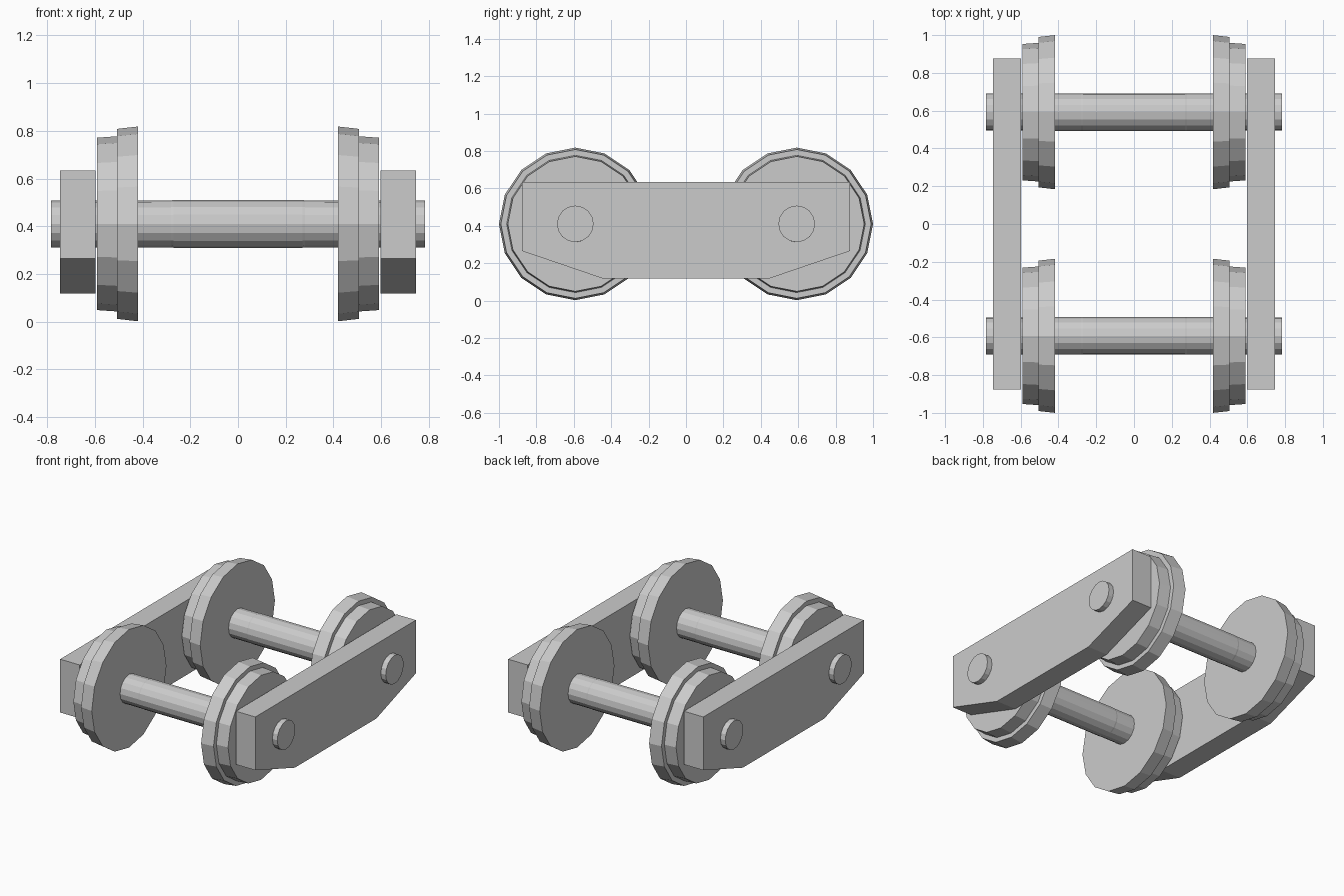
import bpy
import bmesh
from math import cos, sin, pi

if "Cube" in bpy.data.objects:
    bpy.data.objects.remove(bpy.data.objects["Cube"])

R = 0.408          # flange radius, also the axle height
AXLE_Y = 0.592     # distance of each axle from the centre


def make_object(name, bm):
    bmesh.ops.recalc_face_normals(bm, faces=bm.faces)
    mesh = bpy.data.meshes.new(name)
    bm.to_mesh(mesh)
    bm.free()
    obj = bpy.data.objects.new(name, mesh)
    bpy.context.collection.objects.link(obj)
    return obj


def lathe_x(name, profile, y, sides=16):
    """Closed solid turned around the x direction; profile holds (x, radius)."""
    bm = bmesh.new()
    rings = []
    for x, r in profile:
        rings.append([bm.verts.new((x, y + r * sin(2 * pi * i / sides),
                                    R + 0.002 + r * cos(2 * pi * i / sides)))
                      for i in range(sides)])
    for a, b in zip(rings, rings[1:]):
        for i in range(sides):
            j = (i + 1) % sides
            bm.faces.new((a[i], a[j], b[j], b[i]))
    bm.faces.new(rings[0])
    bm.faces.new(rings[-1])
    return make_object(name, bm)


def side_frame(name, outline, x0, x1):
    """Plate with a (y, z) outline and thickness along x."""
    bm = bmesh.new()
    face = bm.faces.new([bm.verts.new((x0, y, z)) for y, z in outline])
    ext = bmesh.ops.extrude_face_region(bm, geom=[face], use_keep_orig=True)
    verts = [v for v in ext["geom"] if isinstance(v, bmesh.types.BMVert)]
    bmesh.ops.translate(bm, verts=verts, vec=(x1 - x0, 0, 0))
    return make_object(name, bm)


# Wheel: tapered flange on the inside, smaller tapered tread outside
wheel_profile = [(0.418, R), (0.506, 0.398), (0.506, 0.367), (0.591, 0.361)]
# Axle: very slightly thicker in the middle
axle_profile = [(-0.783, 0.098), (-0.28, 0.0985), (-0.27, 0.1),
                (0.27, 0.1), (0.28, 0.0985), (0.783, 0.098)]
# Side frame: lower corners cut away
frame_outline = [(-0.876, 0.633), (0.876, 0.633), (0.876, 0.265),
                 (0.445, 0.118), (-0.445, 0.118), (-0.876, 0.265)]

for end, y in (("front", -AXLE_Y), ("rear", AXLE_Y)):
    lathe_x(f"{end}_axle", axle_profile, y)
    for side, s in (("left", -1), ("right", 1)):
        lathe_x(f"{end}_{side}_wheel", [(s * x, r) for x, r in wheel_profile], y)

for side, s in (("left", -1), ("right", 1)):
    side_frame(f"{side}_side_frame", frame_outline, s * 0.597, s * 0.746)
